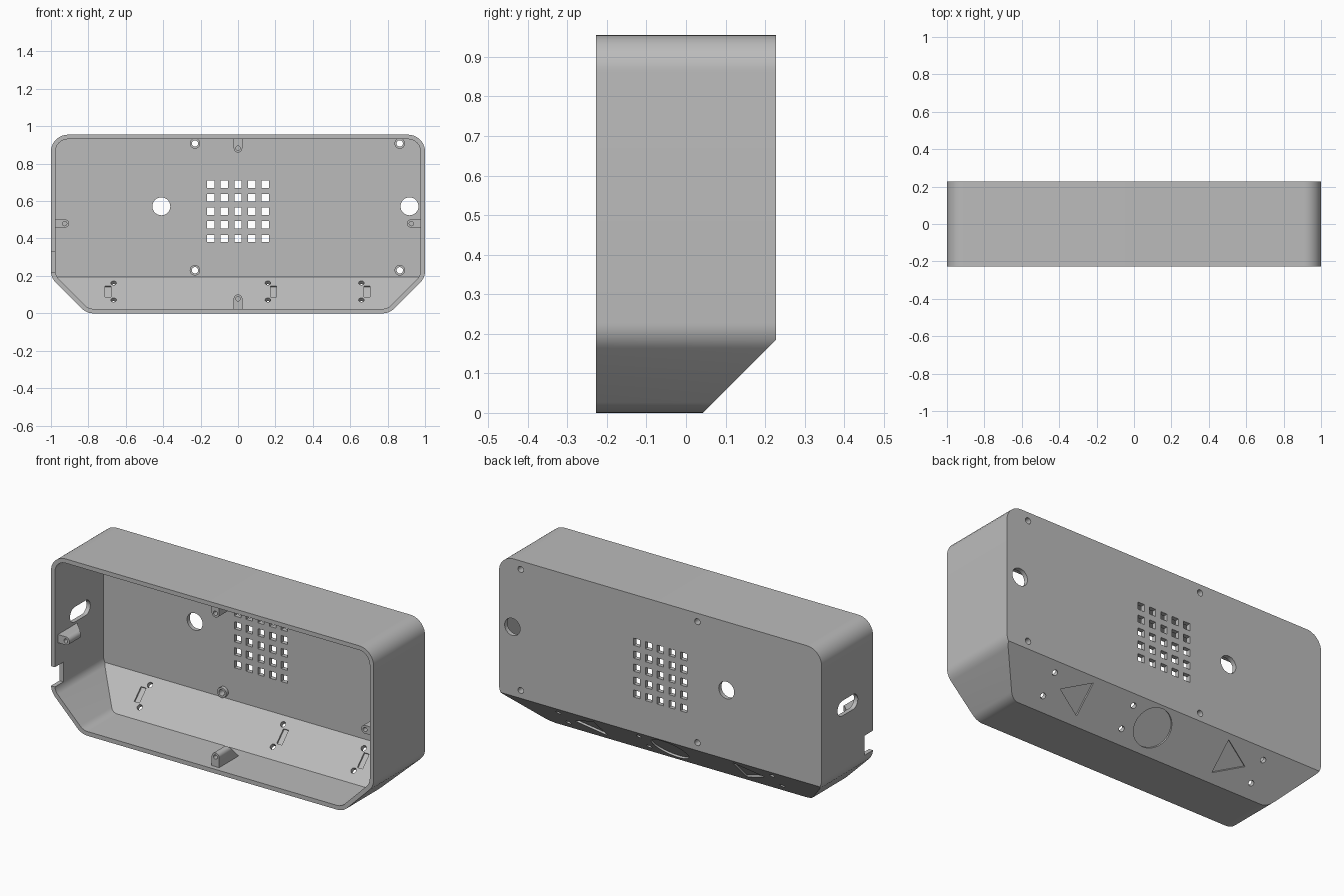
import bpy, bmesh
from math import pi, sin, cos, tan, sqrt, radians
from mathutils import Matrix, Vector

cube = bpy.data.objects.get("Cube")
if cube:
    bpy.data.objects.remove(cube, do_unlink=True)

W, H, D = 1.0, 0.955, 0.2275        # half width, height, half depth
WALL, CORNER, CHAMFER = 0.024, 0.09, 0.19
SLOPE = 0.042                       # sloped panel lies on y - z = SLOPE

FRONT = Matrix.Rotation(pi / 2, 4, 'X')                            # outline in x,z; depth along -y
SIDE = Matrix(((0, 0, 1), (1, 0, 0), (0, 1, 0))).to_4x4()          # outline in y,z; depth along x
PANEL = Matrix.Translation((0, 0.1 + SLOPE, 0.1)) @ Matrix.Rotation(radians(225), 4, 'X')


def circle(r, cx=0, cy=0, n=32, phase=0):
    return [(cx + r * cos(phase + 2 * pi * i / n), cy + r * sin(phase + 2 * pi * i / n)) for i in range(n)]


def rect(w, h, cx=0, cy=0):
    return [(cx + sx * w / 2, cy + sy * h / 2) for sx, sy in ((-1, -1), (1, -1), (1, 1), (-1, 1))]


def slot(length, r, cx, cy, n=12):
    half = length / 2 - r
    arc = [pi / 2 - pi * i / n for i in range(n + 1)]
    return [(cx + s * (half + r * cos(a)), cy + s * r * sin(a)) for s in (1, -1) for a in arc]


def rounded(corners, r, n=8):
    pts = []
    for i, p in enumerate(corners):
        u = (corners[i - 1] - p).normalized()
        v = (corners[(i + 1) % len(corners)] - p).normalized()
        half = u.angle(v) / 2
        centre = p + (u + v).normalized() * r / sin(half)
        a, b = p + u * r / tan(half) - centre, p + v * r / tan(half) - centre
        pts += [centre + a.lerp(b, k / n).normalized() * r for k in range(n + 1)]
    return pts


def case_outline(t):
    k = t * (sqrt(2) - 1)
    half = [Vector((W - t, H - t)), Vector((W - t, CHAMFER + k)), Vector((W - CHAMFER - k, t))]
    return rounded(half + [Vector((-p.x, p.y)) for p in reversed(half)], CORNER - t)


def prism(bm, pts, matrix, z0, z1, skew=0):
    low = [bm.verts.new(matrix @ Vector((x, y, z0 + skew * y))) for x, y in pts]
    high = [bm.verts.new(matrix @ Vector((x, y, z1))) for x, y in pts]
    bm.faces.new(low[::-1])
    bm.faces.new(high)
    for i in range(len(pts)):
        j = (i + 1) % len(pts)
        bm.faces.new((low[i], low[j], high[j], high[i]))


def finish(bm, name):
    bmesh.ops.recalc_face_normals(bm, faces=bm.faces)
    mesh = bpy.data.meshes.new(name)
    bm.to_mesh(mesh)
    bm.free()
    ob = bpy.data.objects.new(name, mesh)
    bpy.context.collection.objects.link(ob)
    return ob


def case_body(name, t, y0, y1):
    bm = bmesh.new()
    prism(bm, case_outline(t), FRONT, -y1, -y0)
    cut = bmesh.ops.bisect_plane(bm, geom=bm.verts[:] + bm.edges[:] + bm.faces[:],
                                 plane_co=(0, SLOPE - t * sqrt(2), 0), plane_no=(0, 1, -1), clear_outer=True)
    edges = [e for e in cut["geom_cut"] if isinstance(e, bmesh.types.BMEdge)]
    bmesh.ops.contextual_create(bm, geom=edges)
    return finish(bm, name)


def combine(target, other, operation):
    mod = target.modifiers.new(operation, 'BOOLEAN')
    mod.operation, mod.solver, mod.object = operation, 'EXACT', other
    bpy.context.view_layer.objects.active = target
    bpy.ops.object.modifier_apply(modifier=mod.name)
    bpy.data.objects.remove(other, do_unlink=True)


# Hollow shell, open at the front
case = case_body("speaker_case", 0, -D, D)
combine(case, case_body("cavity", WALL, -D - 0.1, D - WALL), 'DIFFERENCE')

# Lid bosses on the four walls, standoffs on the back wall
lid_screws = ((0, 0.883, pi), (0, 0.078, 0), (-0.927, 0.48, -pi / 2), (0.927, 0.48, pi / 2))
board_screws = [(x, z) for x in (-0.23, 0.865) for z in (0.23, 0.908)]
bm = bmesh.new()
R = 0.023
boss = [(R * cos(pi * i / 16), R * sin(pi * i / 16)) for i in range(17)] + [(-R, -0.06), (R, -0.06)]
for x, z, turn in lid_screws:
    place = FRONT @ Matrix.Translation((x, z, 0)) @ Matrix.Rotation(turn, 4, 'Z')
    prism(bm, boss, place, 0.08, 0.2, skew=1)
for x, z in board_screws:
    prism(bm, circle(0.028, x, z), FRONT, -0.215, -0.183)
combine(case, finish(bm, "bosses"), 'UNION')

# Openings
bm = bmesh.new()
for x, z, turn in lid_screws:
    prism(bm, circle(0.012, x, z, 16), FRONT, 0.12, 0.25)
for x, z in board_screws:
    prism(bm, circle(0.017, x, z, 20), FRONT, -0.3, -0.15)
for x in (-0.41, 0.917):
    prism(bm, circle(0.048, x, 0.572), FRONT, -0.3, -0.15)
for i in range(-2, 3):                                             # speaker grille
    for j in range(-2, 3):
        prism(bm, rect(0.04, 0.04, i * 0.0725, 0.545 + j * 0.0725), FRONT, -0.3, -0.15)
prism(bm, slot(0.18, 0.042, -0.003, 0.558), SIDE, -1.1, -0.96)     # cable opening
prism(bm, rect(0.15, 0.11, -D, 0.275), SIDE, -1.1, -0.95)          # front edge notch

# Sloped panel: button recesses, screw holes, inner pockets
prism(bm, circle(0.105, n=48), PANEL, -0.01, 0.05)
for s in (-1, 1):
    prism(bm, circle(0.105, s * 0.483, 0, 3, 0 if s > 0 else pi), PANEL, -0.01, 0.05)
for x, side in ((-0.665, -1), (0.16, 1), (0.66, 1)):
    for y in (-0.064, 0.064):
        prism(bm, circle(0.015, x, y, 20), PANEL, -0.05, 0.05)
    prism(bm, rect(0.032, 0.085, x + side * 0.029, 0), PANEL, -0.05, -0.015)
combine(case, finish(bm, "openings"), 'DIFFERENCE')

# Plain grey plastic
grey = bpy.data.materials.new("grey_plastic")
grey.use_nodes = True
colour = (0.5, 0.5, 0.5, 1)
grey.diffuse_color = colour
grey.node_tree.nodes["Principled BSDF"].inputs["Base Color"].default_value = colour
case.data.materials.clear()
case.data.materials.append(grey)
bpy.ops.object.select_all(action='DESELECT')
case.select_set(True)
bpy.context.view_layer.objects.active = case
bpy.ops.object.shade_smooth_by_angle(angle=radians(30))
